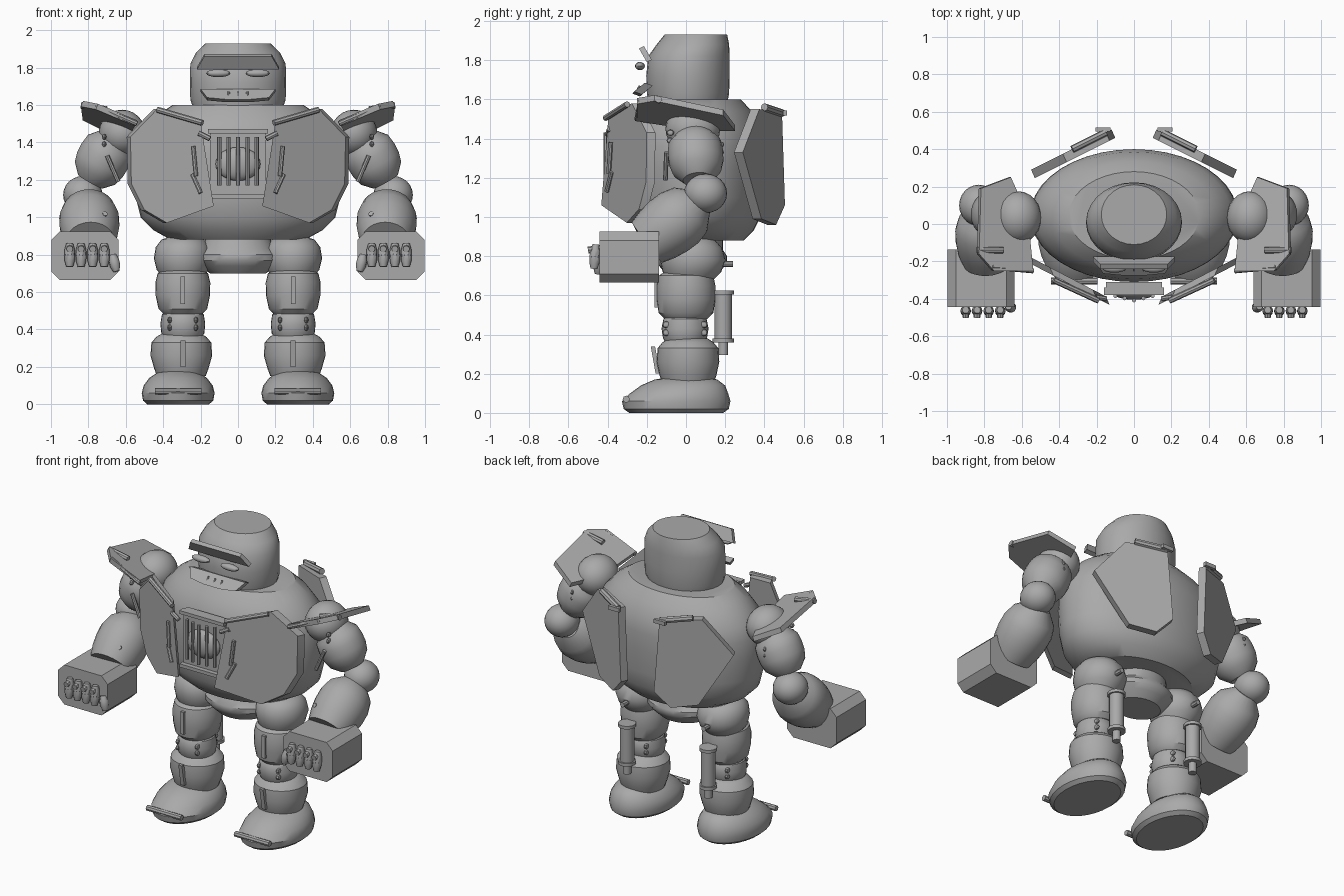
import bpy, bmesh, math
from mathutils import Vector

grey = bpy.data.materials.new("grey metal")
grey.diffuse_color = (0.4, 0.4, 0.4, 1)


def finish(name, bm, angle=35):
    bmesh.ops.remove_doubles(bm, verts=bm.verts, dist=1e-5)
    bmesh.ops.recalc_face_normals(bm, faces=bm.faces)
    me = bpy.data.meshes.new(name)
    bm.to_mesh(me)
    bm.free()
    ob = bpy.data.objects.new(name, me)
    bpy.context.collection.objects.link(ob)
    me.materials.append(grey)
    bpy.context.view_layer.objects.active = ob
    ob.select_set(True)
    bpy.ops.object.shade_smooth_by_angle(angle=math.radians(angle))
    ob.select_set(False)
    return ob


def rings(name, sections, n=28, angle=35):
    """Skin stacked horizontal ellipses given as (z, cx, cy, rx, ry)."""
    bm = bmesh.new()
    loops = []
    for z, cx, cy, rx, ry in sections:
        loops.append([bm.verts.new((cx + rx * math.cos(2 * math.pi * i / n),
                                    cy + ry * math.sin(2 * math.pi * i / n), z)) for i in range(n)])
    for a, b in zip(loops, loops[1:]):
        for i in range(n):
            bm.faces.new((a[i], a[(i + 1) % n], b[(i + 1) % n], b[i]))
    bm.faces.new(loops[0])
    bm.faces.new(loops[-1])
    return finish(name, bm, angle)


def barrel(name, a, b, radii, n=24):
    """Round segment from a to b, with radii spaced evenly along it."""
    a, b = Vector(a), Vector(b)
    d = b - a
    q = d.to_track_quat('Z', 'Y')
    bm = bmesh.new()
    loops = []
    for k, r in enumerate(radii):
        c = a + d * k / (len(radii) - 1)
        loops.append([bm.verts.new(c + q @ Vector((r * math.cos(2 * math.pi * i / n),
                                                   r * math.sin(2 * math.pi * i / n), 0))) for i in range(n)])
    for p, r in zip(loops, loops[1:]):
        for i in range(n):
            bm.faces.new((p[i], p[(i + 1) % n], r[(i + 1) % n], r[i]))
    bm.faces.new(loops[0])
    bm.faces.new(loops[-1])
    return finish(name, bm)


def rod(name, a, b, r=0.014):
    return barrel(name, a, b, (r, r), 8)


def ball(name, c, r, n=24):
    bm = bmesh.new()
    bmesh.ops.create_uvsphere(bm, u_segments=n, v_segments=n // 2, radius=1)
    bmesh.ops.scale(bm, vec=r, verts=bm.verts)
    bmesh.ops.translate(bm, vec=c, verts=bm.verts)
    return finish(name, bm)


def slab(name, pts, offset):
    """Flat polygon thickened along an offset vector."""
    bm = bmesh.new()
    f = bm.faces.new([bm.verts.new(p) for p in pts])
    top = bmesh.ops.extrude_face_region(bm, geom=[f])["geom"]
    bmesh.ops.translate(bm, vec=offset, verts=[v for v in top if isinstance(v, bmesh.types.BMVert)])
    return finish(name, bm, 20)


def box(name, c, size, bevel=0.0):
    bm = bmesh.new()
    bmesh.ops.create_cube(bm, size=1)
    bmesh.ops.scale(bm, vec=size, verts=bm.verts)
    bmesh.ops.translate(bm, vec=c, verts=bm.verts)
    if bevel:
        edges = [e for e in bm.edges if abs(e.verts[0].co.y - e.verts[1].co.y) > 0.01]
        bmesh.ops.bevel(bm, geom=edges, offset=bevel, segments=1, affect='EDGES')
    return finish(name, bm, 20)


# Torso and pelvis
rings("torso", [(0.88, 0, 0.045, 0.36, 0.25), (0.93, 0, 0.045, 0.45, 0.3), (1.0, 0, 0.045, 0.52, 0.335),
                (1.1, 0, 0.045, 0.545, 0.35), (1.25, 0, 0.045, 0.555, 0.355), (1.36, 0, 0.045, 0.55, 0.355),
                (1.45, 0, 0.045, 0.52, 0.34), (1.54, 0, 0.045, 0.44, 0.29), (1.6, 0, 0.045, 0.35, 0.235)], 40)
rings("pelvis", [(0.70, 0, 0.03, 0.15, 0.12), (0.74, 0, 0.03, 0.20, 0.16), (0.77, 0, 0.03, 0.23, 0.18),
                 (0.80, 0, 0.03, 0.23, 0.18), (0.83, 0, 0.03, 0.19, 0.16), (0.9, 0, 0.04, 0.17, 0.15)])

# Head with face
rings("head", [(1.58, 0, 0.01, 0.24, 0.2), (1.63, 0, 0.01, 0.255, 0.21), (1.72, 0, 0.01, 0.257, 0.213),
               (1.82, 0, 0.015, 0.255, 0.208), (1.88, 0, 0.035, 0.225, 0.185), (1.93, 0, 0.05, 0.175, 0.16)])
slab("brow", [(-0.22, -0.20, 1.79), (0.22, -0.20, 1.79), (0.18, -0.24, 1.86), (-0.18, -0.24, 1.86)],
     (0, 0.025, 0.012))
slab("mouth", [(-0.20, -0.21, 1.685), (0.20, -0.21, 1.685), (0.165, -0.265, 1.64),
               (0.06, -0.275, 1.63), (-0.06, -0.275, 1.63), (-0.165, -0.265, 1.64)], (0, 0.04, -0.015))
for x in (-0.05, 0, 0.05):
    rod("tooth", (x, -0.255, 1.635), (x, -0.235, 1.67), 0.006)

# Chest grille and core
box("grille_back", (0, -0.33, 1.29), (0.30, 0.04, 0.36))
for z in (1.11, 1.46):
    box("grille_rail", (0, -0.36, z), (0.32, 0.04, 0.022))
for i in range(5):
    x = (i - 2) * 0.05
    bow = 0.012 * (2 - abs(i - 2))
    rod("grille_bar", (x, -0.385 - bow, 1.17), (x, -0.385 - bow, 1.43), 0.011)
ball("chest_core", (0, -0.36, 1.285), (0.12, 0.045, 0.09))

for s in (-1, 1):
    # Eyes
    ball("eye", (s * 0.105, -0.235, 1.77), (0.065, 0.025, 0.021), 16)

    # Chest plate, slanting back towards the side
    front = [(0.20, 1.51), (0.43, 1.58), (0.575, 1.43), (0.57, 1.18), (0.50, 1.04), (0.38, 0.97), (0.13, 1.06)]
    slab("chest_plate", [(s * x, -0.50 + 0.52 * x, z) for x, z in front], (s * 0.02, 0.045, 0))
    rod("chest_plate_rod", (s * 0.19, -0.41, 1.505), (s * 0.43, -0.30, 1.575), 0.016)
    rod("chest_scar_upper", (s * 0.24, -0.385, 1.38), (s * 0.225, -0.395, 1.22), 0.012)
    rod("chest_scar_lower", (s * 0.245, -0.38, 1.23), (s * 0.20, -0.405, 1.13), 0.012)
    rod("chest_hinge", (s * 0.15, -0.40, 1.42), (s * 0.21, -0.39, 1.45), 0.014)

    # Back plate
    back = [(0.15, 1.53), (0.38, 1.55), (0.55, 1.33), (0.36, 0.99), (0.21, 0.96), (0.12, 1.06)]
    slab("back_plate", [(s * x, 0.565 - 0.50 * x, z) for x, z in back], (-s * 0.02, -0.045, 0))
    rod("back_plate_rod", (s * 0.15, 0.49, 1.53), (s * 0.33, 0.40, 1.56), 0.02)
    box("back_plate_cap", (s * 0.165, 0.505, 1.53), (0.08, 0.02, 0.025))

    # Shoulder pad, raised at the outer front
    pad = [(0.55, -0.25), (0.76, -0.25), (0.84, -0.16), (0.83, 0.19), (0.67, 0.25), (0.58, 0.05)]
    slab("shoulder_pad", [(s * x, y, 1.60 + 0.42 * (x - 0.84) - 0.20 * (y + 0.2)) for x, y in pad],
         (-s * 0.012, 0, 0.03))
    rod("shoulder_pad_rod", (s * 0.70, -0.14, 1.575), (s * 0.84, -0.14, 1.60), 0.018)
    rod("shoulder_pad_edge", (s * 0.54, -0.25, 1.50), (s * 0.76, -0.23, 1.595), 0.014)

    # Arm segments
    ball("shoulder", (s * 0.62, 0.035, 1.45), (0.125, 0.14, 0.125))
    barrel("upper_arm", (s * 0.66, 0.04, 1.42), (s * 0.79, 0.06, 1.19), (0.09, 0.135, 0.142, 0.14, 0.125, 0.075))
    ball("elbow", (s * 0.83, 0.10, 1.12), (0.105, 0.11, 0.10))
    barrel("forearm", (s * 0.80, 0.08, 1.08), (s * 0.79, -0.20, 0.87), (0.07, 0.14, 0.16, 0.16, 0.15, 0.13))
    rod("arm_strip", (s * 0.64, -0.105, 1.19), (s * 0.70, -0.10, 1.33), 0.012)
    for z in (1.39, 1.43):
        ball("arm_rivet", (s * 0.715, -0.08, z), (0.012, 0.02, 0.016), 8)
        ball("arm_rear_rivet", (s * 0.70, 0.175, z - 0.06), (0.012, 0.02, 0.016), 8)
    rod("wrist_stud", (s * 0.72, -0.19, 1.0), (s * 0.71, -0.22, 1.02), 0.014)

    # Fist
    box("fist", (s * 0.818, -0.29, 0.795), (0.36, 0.305, 0.26), 0.045)
    for x in (0.715, 0.777, 0.839, 0.90):
        rod("finger_tip", (s * x, -0.44, 0.84), (s * x, -0.50, 0.83), 0.018)
        barrel("finger", (s * x, -0.46, 0.86), (s * x, -0.47, 0.735), (0.018, 0.027, 0.029, 0.027, 0.018), 10)
    barrel("thumb", (s * 0.67, -0.44, 0.80), (s * 0.65, -0.45, 0.71), (0.018, 0.028, 0.028, 0.016), 10)

    # Leg segments
    c = s * 0.295
    rings("hip", [(0.67, c, 0.02, 0.10, 0.11), (0.72, c, 0.03, 0.14, 0.15), (0.78, c, 0.035, 0.155, 0.167),
                  (0.84, c, 0.03, 0.145, 0.155), (0.88, c, 0.03, 0.115, 0.12), (0.90, c, 0.03, 0.06, 0.07)])
    rings("thigh", [(0.48, c, 0, 0.10, 0.11), (0.51, c, 0, 0.13, 0.14), (0.58, c, 0, 0.145, 0.15),
                    (0.65, c, 0, 0.147, 0.15), (0.70, c, 0, 0.135, 0.14), (0.72, c, 0, 0.10, 0.11)])
    rings("knee", [(0.34, c, -0.005, 0.09, 0.09), (0.38, c, -0.005, 0.115, 0.112), (0.43, c, -0.005, 0.12, 0.12),
                   (0.48, c, -0.005, 0.112, 0.11), (0.50, c, -0.005, 0.09, 0.09)])
    d = s * 0.303
    rings("shin", [(0.15, d, 0.01, 0.13, 0.13), (0.19, d, 0.01, 0.145, 0.145), (0.26, d, 0.01, 0.165, 0.16),
                   (0.33, d, 0.01, 0.16, 0.155), (0.36, d, 0.01, 0.135, 0.13), (0.38, d, 0.01, 0.10, 0.10)])

    # Foot
    f = s * 0.32
    rings("foot", [(0, f, -0.05, 0.165, 0.24), (0.02, f, -0.05, 0.188, 0.268), (0.06, f, -0.05, 0.195, 0.277),
                   (0.10, f, -0.035, 0.185, 0.25), (0.14, f, -0.015, 0.155, 0.215), (0.17, f, 0.0, 0.11, 0.16),
                   (0.185, f, 0.01, 0.05, 0.08)])
    rod("toe_bar", (f - 0.125, -0.305, 0.07), (f + 0.125, -0.305, 0.07), 0.018)

    # Leg strips and knee rivets
    box("thigh_strip", (c, -0.15, 0.61), (0.024, 0.02, 0.145))
    slab("shin_strip", [(c - 0.013, -0.155, 0.20), (c + 0.013, -0.155, 0.20), (c + 0.013, -0.18, 0.34),
                        (c - 0.013, -0.18, 0.34)], (0, 0.022, 0))
    for x in (-0.07, 0.07):
        for z in (0.41, 0.45):
            ball("knee_rivet", (c + x, -0.10, z), (0.012, 0.022, 0.018), 8)
            ball("knee_rear_rivet", (c + x, 0.09, z), (0.012, 0.022, 0.018), 8)

    # Rear leg thruster
    barrel("thruster", (c, 0.19, 0.37), (c, 0.19, 0.62), (0.044, 0.044), 16)
    for z in (0.36, 0.605):
        barrel("thruster_cap", (c, 0.19, z), (c, 0.19, z + 0.02), (0.054, 0.054), 16)
    barrel("thruster_nozzle", (c, 0.19, 0.295), (c, 0.19, 0.37), (0.025, 0.025), 12)
    rod("hip_stud", (c, 0.16, 0.76), (c, 0.24, 0.76), 0.016)
